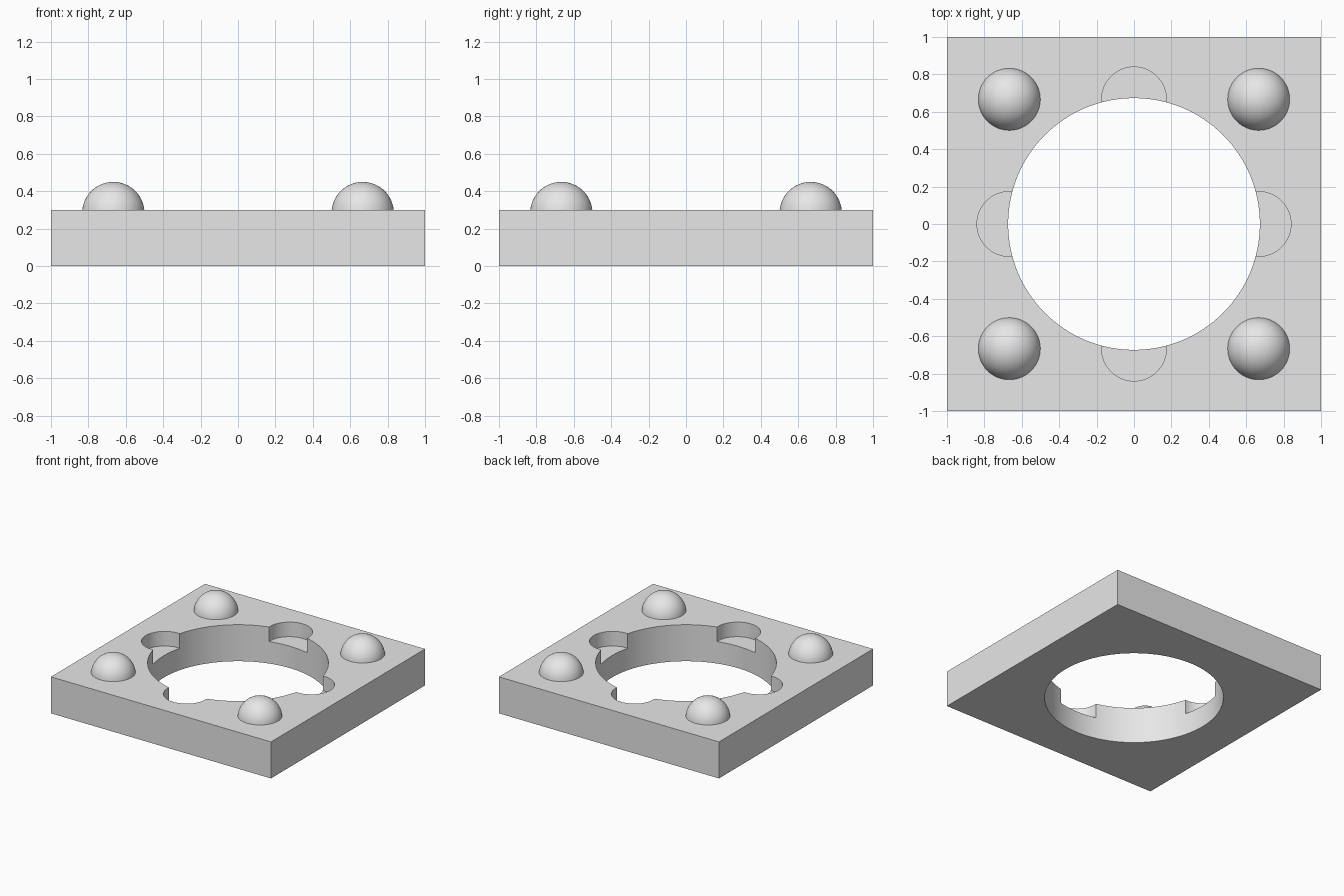
import bpy, bmesh, math

if "Cube" in bpy.data.objects:
    bpy.data.objects.remove(bpy.data.objects["Cube"])

H = 0.30            # plate thickness
GRID = 2 / 3        # offset of domes and sockets from the centre
NOTCH_DEPTH = 0.12

grey = bpy.data.materials.new("light grey")
grey.diffuse_color = (0.8, 0.8, 0.8, 1)
grey.use_nodes = True
grey.node_tree.nodes["Principled BSDF"].inputs["Base Color"].default_value = grey.diffuse_color


def finish(obj):
    obj.data.materials.clear()
    obj.data.materials.append(grey)
    bpy.ops.object.select_all(action='DESELECT')
    obj.select_set(True)
    bpy.context.view_layer.objects.active = obj
    bpy.ops.object.shade_smooth_by_angle(angle=math.radians(30))


def cylinder(name, radius, z0, z1, x=0, y=0, sides=96):
    bpy.ops.mesh.primitive_cylinder_add(vertices=sides, radius=radius, depth=z1 - z0,
                                        location=(x, y, (z0 + z1) / 2))
    obj = bpy.context.object
    obj.name = name
    return obj


# Square plate
bpy.ops.mesh.primitive_cube_add(size=1, location=(0, 0, H / 2))
plate = bpy.context.object
plate.name = "plate"
plate.scale = (2, 2, H)
bpy.ops.object.transform_apply(location=True, scale=True)

# Central through hole and four round sockets around its rim
cutters = [cylinder("hole_cutter", 0.673, -0.1, H + 0.1, sides=128)]
for x, y in ((1, 0), (0, 1), (-1, 0), (0, -1)):
    cutters.append(cylinder("socket_cutter", 0.173, H - NOTCH_DEPTH, H + 0.1,
                            x * GRID, y * GRID, 64))
for cutter in cutters:
    cutter.hide_render = True
    mod = plate.modifiers.new(cutter.name, 'BOOLEAN')
    mod.operation = 'DIFFERENCE'
    mod.solver = 'EXACT'
    mod.object = cutter
bpy.ops.object.select_all(action='DESELECT')
plate.select_set(True)
bpy.context.view_layer.objects.active = plate
for mod in list(plate.modifiers):
    bpy.ops.object.modifier_apply(modifier=mod.name)
for cutter in cutters:
    bpy.data.objects.remove(cutter, do_unlink=True)
finish(plate)

# Domes at the corners: spheres trimmed at the plate's top
for sx in (-1, 1):
    for sy in (-1, 1):
        bm = bmesh.new()
        bmesh.ops.create_uvsphere(bm, u_segments=64, v_segments=32, radius=1 / 6)
        bmesh.ops.translate(bm, verts=bm.verts, vec=(sx * GRID, sy * GRID, 0.45 - 1 / 6))
        bmesh.ops.bisect_plane(bm, geom=bm.verts[:] + bm.edges[:] + bm.faces[:],
                               plane_co=(0, 0, H), plane_no=(0, 0, 1), clear_inner=True)
        mesh = bpy.data.meshes.new("corner_dome")
        bm.to_mesh(mesh)
        bm.free()
        dome = bpy.data.objects.new("corner_dome", mesh)
        bpy.context.collection.objects.link(dome)
        finish(dome)
